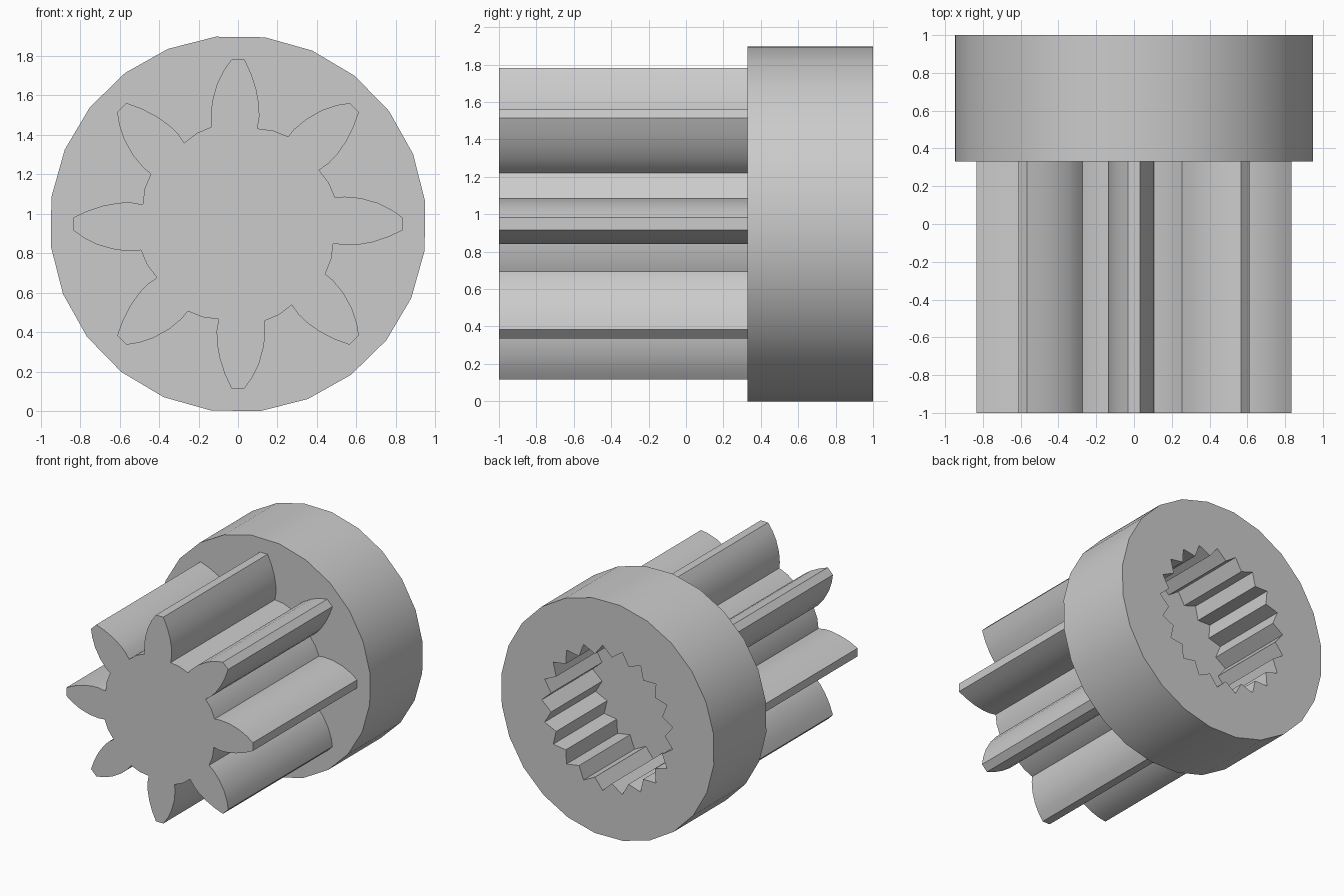
import bpy, bmesh
from math import radians, sin, cos, pi, atan2, hypot

cube = bpy.data.objects.get("Cube")
if cube:
    bpy.data.objects.remove(cube, do_unlink=True)

CENTRE_Z = 0.948
Y_FRONT, Y_STEP, Y_BACK = -1.0, 0.33, 1.0
Y_SOCKET = 0.35            # floor of the splined socket
TEETH, SPLINES, SIDES = 8, 21, 24

grey = bpy.data.materials.new("plain grey")
grey.use_nodes = True
grey.diffuse_color = (0.6, 0.6, 0.6, 1)
grey.node_tree.nodes["Principled BSDF"].inputs["Base Color"].default_value = (0.6, 0.6, 0.6, 1)


def polar(radius, angle):
    return radius * cos(angle), radius * sin(angle)


def prism(name, outline, y0, y1):
    """Extrude an (x, z) outline along y."""
    bm = bmesh.new()
    base = bm.faces.new([bm.verts.new((x, y0, z + CENTRE_Z)) for x, z in outline])
    grown = bmesh.ops.extrude_face_region(bm, geom=[base], use_keep_orig=True)
    moved = [v for v in grown["geom"] if isinstance(v, bmesh.types.BMVert)]
    bmesh.ops.translate(bm, verts=moved, vec=(0, y1 - y0, 0))
    bmesh.ops.recalc_face_normals(bm, faces=bm.faces)
    mesh = bpy.data.meshes.new(name)
    bm.to_mesh(mesh)
    bm.free()
    mesh.materials.append(grey)
    obj = bpy.data.objects.new(name, mesh)
    bpy.context.collection.objects.link(obj)
    return obj


def activate(obj):
    bpy.ops.object.select_all(action='DESELECT')
    obj.select_set(True)
    bpy.context.view_layer.objects.active = obj


# Pinion gear: one slightly lopsided tooth repeated around the axis
tooth = [(0.483, -0.098), (0.54, -0.108), (0.60, -0.107), (0.68, -0.093),
         (0.76, -0.067), (0.833, -0.033), (0.833, 0.033), (0.78, 0.071),
         (0.71, 0.106), (0.62, 0.131), (0.54, 0.138), (0.492, 0.133)]
gear_outline = []
for i in range(TEETH):
    turn = 2 * pi * i / TEETH
    gear_outline += [polar(hypot(u, v), atan2(v, u) + turn) for u, v in tooth]
    gear_outline.append(polar(0.505, turn + radians(24.3)))   # middle of the root
gear = prism("pinion_gear", gear_outline, Y_FRONT, Y_STEP + 0.005)

# Round collar behind the gear
collar = prism("collar",
               [polar(0.955, radians(6.8) + 2 * pi * i / SIDES) for i in range(SIDES)],
               Y_STEP, Y_BACK)

# Splined socket cut into the back of the collar
socket = prism("socket_cutter",
               [polar(0.51 if i % 2 else 0.588, pi * i / SPLINES) for i in range(2 * SPLINES)],
               Y_SOCKET, Y_BACK + 0.2)
socket.hide_render = True
cut = collar.modifiers.new("socket", 'BOOLEAN')
cut.operation = 'DIFFERENCE'
cut.solver = 'EXACT'
cut.object = socket
activate(collar)
bpy.ops.object.modifier_apply(modifier=cut.name)
bpy.data.objects.remove(socket, do_unlink=True)

# Smooth flanks and rim, crisp corners
for obj in (gear, collar):
    activate(obj)
    bpy.ops.object.shade_smooth_by_angle(angle=radians(30))
